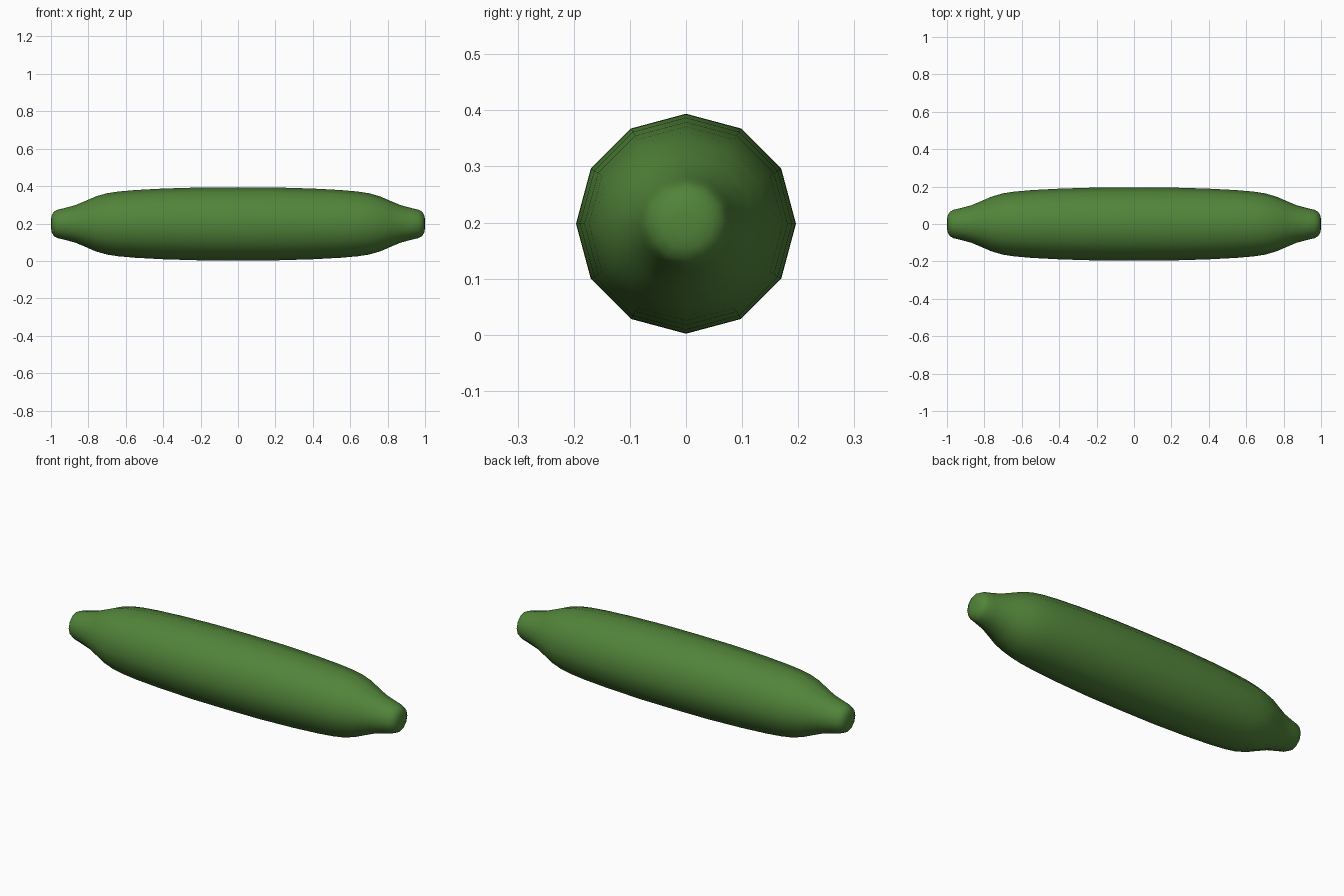
import bpy, bmesh, math

if "Cube" in bpy.data.objects:
    bpy.data.objects.remove(bpy.data.objects["Cube"])

SIDES, CZ = 12, 0.198

# Half profile: (distance from middle, radius), mirrored to the other end
half = [(0.0, 0.196), (0.2, 0.195), (0.4, 0.189), (0.55, 0.181), (0.64, 0.173),
        (0.70, 0.164), (0.76, 0.147), (0.82, 0.121), (0.87, 0.100),
        (0.93, 0.084), (0.965, 0.076), (0.985, 0.065), (0.996, 0.045), (1.0, 0.022)]
profile = [(-x, r) for x, r in reversed(half[1:])] + half

# Cucumber body: rings lofted along x, closed with end points
bm = bmesh.new()
rings = []
for x, r in profile:
    rings.append([bm.verts.new((x, r * math.sin(2 * math.pi * i / SIDES),
                                CZ + r * math.cos(2 * math.pi * i / SIDES)))
                  for i in range(SIDES)])
for a, b in zip(rings, rings[1:]):
    for i in range(SIDES):
        j = (i + 1) % SIDES
        bm.faces.new((a[i], a[j], b[j], b[i]))
for ring, x in ((rings[0], -1.0), (rings[-1], 1.0)):
    tip = bm.verts.new((x, 0, CZ))
    for i in range(SIDES):
        bm.faces.new((ring[i], ring[(i + 1) % SIDES], tip))
bmesh.ops.recalc_face_normals(bm, faces=bm.faces[:])
for f in bm.faces:
    f.smooth = True

mesh = bpy.data.meshes.new("cucumber")
bm.to_mesh(mesh)
bm.free()
mat = bpy.data.materials.new("green skin")
mat.diffuse_color = (0.084, 0.231, 0.042, 1)
mat.use_nodes = True
mat.node_tree.nodes["Principled BSDF"].inputs["Base Color"].default_value = mat.diffuse_color
mesh.materials.append(mat)
bpy.context.collection.objects.link(bpy.data.objects.new("cucumber", mesh))
